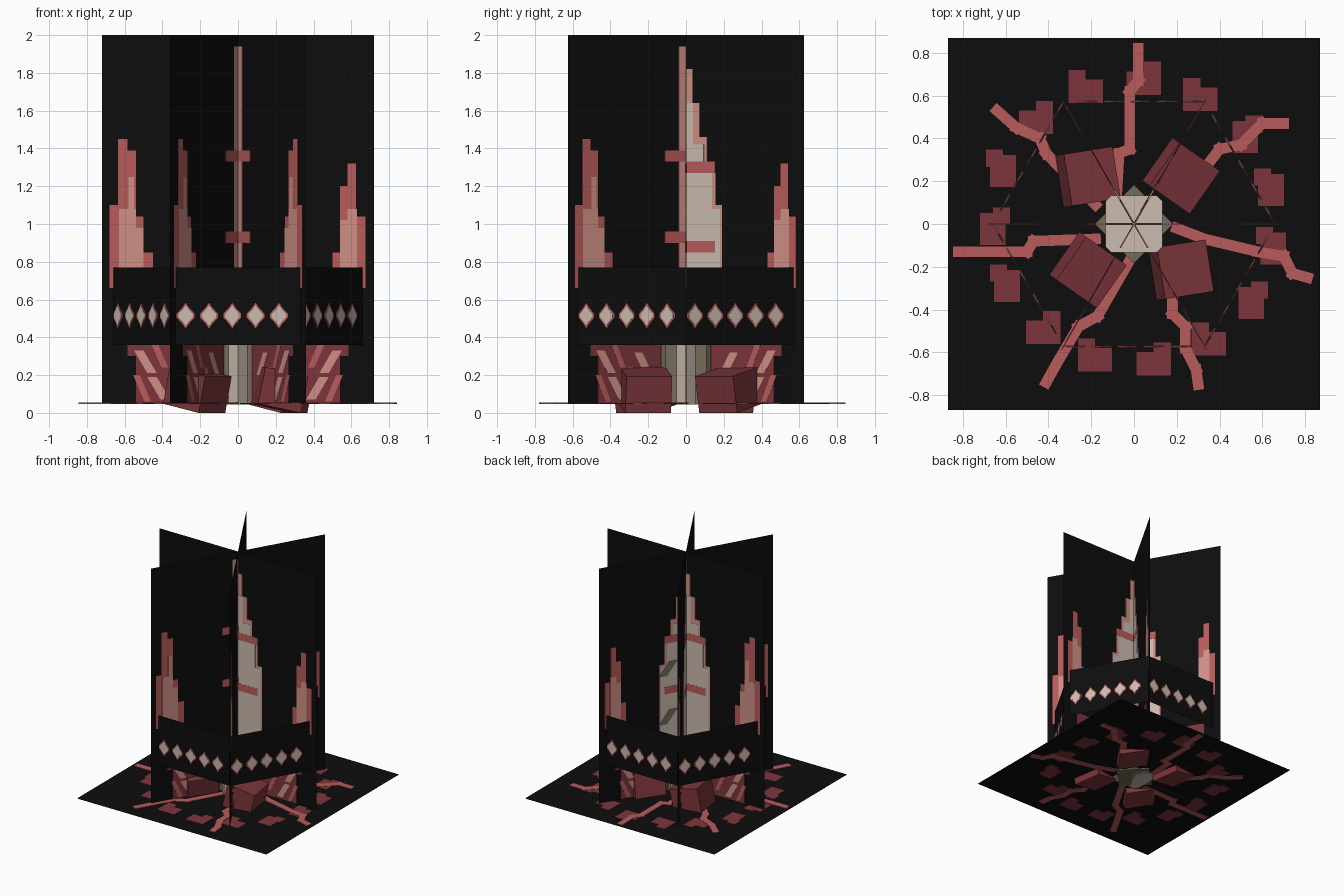
import bpy, bmesh
from math import radians, sin, cos
from mathutils import Matrix, Vector

cube = bpy.data.objects.get("Cube")
if cube:
    bpy.data.objects.remove(cube)


def material(name, rgb):
    m = bpy.data.materials.new(name)
    m.use_nodes = True
    m.diffuse_color = (*rgb, 1)
    bsdf = m.node_tree.nodes["Principled BSDF"]
    bsdf.inputs["Base Color"].default_value = (*rgb, 1)
    bsdf.inputs["Roughness"].default_value = 0.9
    return m


BLACK = material("black", (0.004, 0.004, 0.004))
MAROON = material("maroon", (0.2, 0.036, 0.045))
ROSE = material("rose", (0.48, 0.105, 0.105))
PINK = material("light pink", (0.62, 0.28, 0.24))
BEIGE = material("beige", (0.6, 0.5, 0.43))
OLIVE = material("olive", (0.17, 0.15, 0.1))

FLOOR = 0.05
UPRIGHT = Matrix.Rotation(radians(90), 4, 'X')


def finish(name, bm, *mats):
    mesh = bpy.data.meshes.new(name)
    bmesh.ops.recalc_face_normals(bm, faces=bm.faces[:])
    bm.to_mesh(mesh)
    bm.free()
    for m in mats:
        mesh.materials.append(m)
    ob = bpy.data.objects.new(name, mesh)
    bpy.context.collection.objects.link(ob)
    return ob


def plate(name, polys, mat, frame, thick=0.0, lift=0.0):
    """Flat polygons (u, v) laid in a frame; a thickness makes them show on both sides."""
    bm = bmesh.new()
    for poly in polys:
        n = len(poly)
        low = [bm.verts.new(frame @ Vector((u, v, lift - thick / 2))) for u, v in poly]
        bm.faces.new(low)
        if thick:
            top = [bm.verts.new(frame @ Vector((u, v, lift + thick / 2))) for u, v in poly]
            bm.faces.new(top[::-1])
            for i in range(n):
                j = (i + 1) % n
                bm.faces.new((low[i], low[j], top[j], top[i]))
    return finish(name, bm, mat)


def rect(u0, u1, v0, v1):
    return [(u0, v0), (u1, v0), (u1, v1), (u0, v1)]


def steps(start, base, columns):
    """Stair-stepped silhouette from (end, top) columns."""
    out = []
    for end, top in columns:
        out.append(rect(start, end, base, top))
        start = end
    return out


def slant(u, v, du, dv, w):
    return [(u, v), (u + w, v), (u + du + w, v + dv), (u + du, v + dv)]


# Upright sheets radiating from the centre, with painted spires and roots
for k in range(6):
    frame = Matrix.Rotation(radians(60 * k), 4, 'Z') @ UPRIGHT
    tag = f"_{k + 1}"
    plate("sheet" + tag, [rect(0, 0.72, FLOOR, 2)], BLACK, frame)

    if k >= 4:   # narrow half of the central spire
        plate("spire_mast" + tag, [rect(0, 0.045, 0.4, 1.94)], PINK, frame, 0.004)
        plate("mast_arm" + tag, [rect(0, 0.13, z, z + 0.06) for z in (0.9, 1.33)],
              ROSE, frame, 0.006)
    else:        # wide stepped half of the central spire
        plate("spire_edge" + tag, steps(0, 0.4, [(0.04, 1.82), (0.085, 1.64), (0.13, 1.46),
              (0.18, 1.33), (0.22, 1.1)]), PINK, frame, 0.004)
        plate("spire_core" + tag, steps(0, 0.4, [(0.045, 1.64), (0.11, 1.42), (0.16, 1.27),
              (0.21, 1.08)]), BEIGE, frame, 0.006)
        plate("spire_band" + tag, [rect(0, 0.18, z, z + 0.06) for z in (0.85, 1.27)],
              ROSE, frame, 0.008)
    if k == 1:   # shaded slashes on the rear of one sheet
        plate("spire_shade", [slant(0.07, z, 0.09, -0.12, 0.07) for z in (0.72, 1.12)] ,
              OLIVE, frame, 0.002, -0.005)

    # Outer spire, taller on one half of each sheet
    if k >= 3:
        outer = [(0.5, 0.85), (0.54, 1.04), (0.585, 1.39), (0.635, 1.45), (0.68, 1.1)]
        inner = [(0.54, 0.98), (0.58, 1.08), (0.63, 1.08)]
        plate("side_spire" + tag, steps(0.45, 0.66, outer), ROSE, frame, 0.004)
        plate("side_spire_core" + tag, steps(0.5, 0.66, inner) + [rect(0.55, 0.58, 1, 1.25)],
              PINK, frame, 0.006)
    else:
        outer = [(0.54, 0.85), (0.58, 1.2), (0.625, 1.32), (0.675, 1.04)]
        plate("side_spire" + tag, steps(0.5, 0.66, outer), ROSE, frame, 0.004)
        plate("side_spire_core" + tag, steps(0.54, 0.66, [(0.58, 1.02), (0.63, 1.08)]),
              PINK, frame, 0.006)

    # Root mass with diagonal streaks below the collar
    plate("roots" + tag, [rect(0.14, 0.54, FLOOR, 0.42), rect(0.54, 0.585, 0.3, 0.42)],
          MAROON, frame, 0.004)
    plate("root_streak" + tag, [slant(u, z, 0.07, 0.12, 0.05) for u, z in
          ((0.36, 0.07), (0.43, 0.21), (0.2, 0.2))], PINK, frame, 0.006)
    plate("root_vein" + tag, [slant(u, z, 0.06, 0.14, 0.035) for u, z in
          ((0.46, 0.06), (0.37, 0.24), (0.27, 0.1))], ROSE, frame, 0.006)

# Six-sided collar with a row of gems on every side
R = 0.66
gem = [(-0.5, 0.15), (-0.2, 0.6), (0, 1), (0.2, 0.6), (0.5, 0.15)]
gem += [(u, -v) for u, v in reversed(gem)]
for k in range(6):
    turn = Matrix.Rotation(radians(60 * k + 120), 4, 'Z')
    frame = turn @ Matrix.Translation((0, -R * cos(radians(30)), 0)) @ UPRIGHT
    tag = f"_{k + 1}"
    plate("collar" + tag, [rect(-R / 2, R / 2, 0.36, 0.77)], BLACK, frame)
    for part, mat, size, thick in (("gem_rim", ROSE, 1, 0.006), ("gem", BEIGE, 0.8, 0.009)):
        polys = [[((0.08 + 0.187 * i - 0.5) * R + u * 0.095 * size, 0.515 + v * 0.068 * size)
                  for u, v in gem] for i in range(5)]
        plate(part + tag, polys, mat, frame, thick)

# Ground sheet with ring of patches and branching cracks
ground = Matrix.Translation((0, 0, FLOOR))
plate("ground", [rect(-0.87, 0.87, -0.87, 0.87)], BLACK, ground)
patches = []
for i in range(15):
    a = radians(14 + 24 * i)
    x, y = 0.66 * cos(a), 0.66 * sin(a)
    w, h = (0.08, 0.055) if abs(y) > abs(x) else (0.06, 0.075)
    patches.append(rect(x - w, x + w, y - h, y + h))
    s = 1 if i % 2 else -1
    cx, cy = x + s * 0.04, y + 0.06
    patches.append(rect(cx - 0.04, cx + 0.04, cy - 0.04, cy + 0.04))
plate("ground_patches", patches, MAROON, ground, 0.004)

cracks = [
    [(.02, .82), (.02, .67), (-.02, .62), (-.02, .35), (-.07, .33), (-.08, .15)],
    [(.7, .47), (.6, .47), (.5, .37), (.4, .35), (.3, .22)],
    [(.81, -.25), (.74, -.23), (.7, -.15), (.58, -.13), (.33, -.07), (.2, -.02)],
    [(.3, -.75), (.29, -.68), (.24, -.58), (.24, -.48), (.18, -.42), (.18, -.25)],
    [(-.41, -.74), (-.36, -.65), (-.26, -.48), (-.17, -.43), (-.02, -.17)],
    [(-.82, -.13), (-.5, -.13), (-.47, -.08), (-.18, -.07)],
    [(-.64, .53), (-.55, .45), (-.44, .4), (-.41, .33), (-.18, .09)],
]
strips = []
for path in cracks:
    for a, b in zip(path, path[1:]):
        a, b = Vector(a), Vector(b)
        d = (b - a).normalized() * 0.025
        n = Vector((-d.y, d.x))
        strips.append([tuple(p) for p in (a - d + n, a - d - n, b + d - n, b + d + n)])
plate("ground_cracks", strips, ROSE, ground, 0.008)


def block(name, size, place, side_mat, top_mat, bevel=0.0):
    bm = bmesh.new()
    bmesh.ops.create_cube(bm, size=1, matrix=Matrix.Diagonal((*size, 1)))
    if bevel:
        edges = [e for e in bm.edges if abs(e.verts[0].co.z - e.verts[1].co.z) > 0.01]
        bmesh.ops.bevel(bm, geom=edges, offset=bevel, segments=1, affect='EDGES')
    bm.normal_update()
    for f in bm.faces:
        f.material_index = int(abs(f.normal.z) > 0.9)
    bm.transform(place)
    return finish(name, bm, side_mat, top_mat)


# Central pedestal made of two crossed blocks
block("pedestal", (0.265, 0.265, 0.42), Matrix.Translation((0, 0, 0.255)), OLIVE, BEIGE, 0.025)
block("pedestal_crossed", (0.258, 0.258, 0.39),
      Matrix.Translation((0, 0, 0.24)) @ Matrix.Rotation(radians(45), 4, 'Z'), BEIGE, OLIVE)

# Four tilted boulders sunk into the ground
for i, (x, y, turn) in enumerate([(-.215, .22, 9), (.22, .225, -35),
                                  (-.215, -.215, -35), (.22, -.215, 9)]):
    place = (Matrix.Translation((x, y, 0.121)) @ Matrix.Rotation(radians(turn), 4, 'Z')
             @ Matrix.Rotation(radians(12), 4, 'Y'))
    block(f"boulder_{i + 1}", (0.235, 0.245, 0.198), place, MAROON, MAROON)
